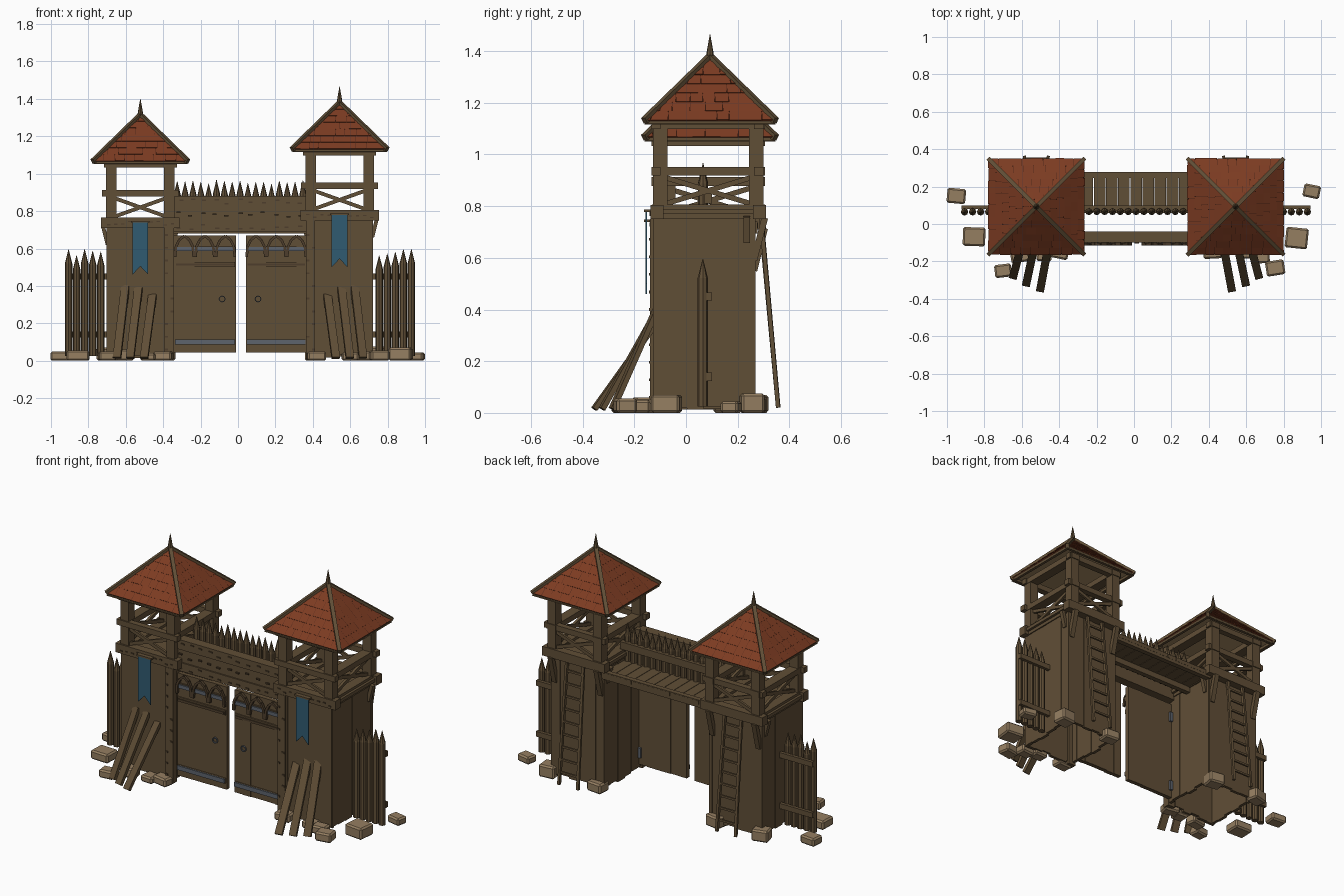
import bpy, bmesh, math, random
from mathutils import Matrix, Vector

random.seed(4)
if "Cube" in bpy.data.objects:
    bpy.data.objects.remove(bpy.data.objects["Cube"])


def material(name, r, g, b):
    m = bpy.data.materials.new(name)
    m.use_nodes = True
    m.diffuse_color = (r, g, b, 1)
    m.node_tree.nodes["Principled BSDF"].inputs["Base Color"].default_value = (r, g, b, 1)
    return m


WOOD = material("wood", 0.118, 0.077, 0.037)
DARK = material("dark wood", 0.075, 0.048, 0.025)
TILE = material("roof red", 0.205, 0.045, 0.016)
GAP = material("roof gap", 0.08, 0.02, 0.009)
STONE = material("stone", 0.30, 0.21, 0.12)
CLOTH = material("banner blue", 0.03, 0.105, 0.165)
IRON = material("iron", 0.11, 0.125, 0.15)


def finish(bm, name, mat):
    mesh = bpy.data.meshes.new(name)
    bm.to_mesh(mesh)
    bm.free()
    mesh.materials.append(mat)
    ob = bpy.data.objects.new(name, mesh)
    bpy.context.collection.objects.link(ob)
    return ob


def box(bm, c, size, rot=None):
    m = Matrix.Translation(c) @ (rot or Matrix()) @ Matrix.Diagonal((*size, 1))
    bmesh.ops.create_cube(bm, size=1, matrix=m)


def span(bm, x0, x1, y0, y1, z0, z1):
    box(bm, ((x0 + x1) / 2, (y0 + y1) / 2, (z0 + z1) / 2), (abs(x1 - x0), y1 - y0, z1 - z0))


def beam(bm, a, b, w, h):
    a, b = Vector(a), Vector(b)
    d = b - a
    box(bm, (a + b) / 2, (w, h, d.length), d.to_track_quat('Z', 'Y').to_matrix().to_4x4())


def stake(bm, x, y, z0, z1, r):
    tip = 0.075
    for low, high, top in ((z0, z1 - tip, r), (z1 - tip, z1, 0.001)):
        bmesh.ops.create_cone(bm, cap_ends=True, segments=8, radius1=r, radius2=top,
                              depth=high - low, matrix=Matrix.Translation((x, y, (low + high) / 2)))


def roof(name, cx, cy, z0, half, h):
    # Open pyramid shell with a wooden lining
    for label, drop, mat in (("roof_base", 0, GAP), ("roof_lining", 0.014, WOOD)):
        bm = bmesh.new()
        bmesh.ops.create_cone(bm, segments=4, radius1=half * math.sqrt(2), radius2=0, depth=h,
                              matrix=Matrix.Translation((cx, cy, z0 + h / 2 - drop)) @ Matrix.Rotation(math.pi / 4, 4, 'Z'))
        finish(bm, name + label, mat)
    # Shingle courses, clipped at the hips
    bm = bmesh.new()
    normal = Vector((0, -h, half)).normalized()
    rows = 7
    for k in range(4):
        turn = Matrix.Translation((cx, cy, z0)) @ Matrix.Rotation(k * math.pi / 2, 4, 'Z')

        def point(u, v, off):
            lim = half * (1 - v)
            p = Vector((max(-lim, min(lim, u)), -lim, h * v)) + normal * off
            return bm.verts.new(turn @ p)
        for r in range(rows):
            v0, v1 = r / rows, (r + 1) / rows
            u = -half - random.random() * 0.04
            while u < half:
                w = random.uniform(0.045, 0.07)
                a, b = u + 0.0008, u + w - 0.0008
                u += w
                if max(abs(a), abs(b)) > half * (1 - v0) + w:
                    continue
                lift = random.uniform(0.004, 0.007)
                p, q = point(a, v0, lift), point(b, v0, lift)
                bm.faces.new((p, q, point(b, v1, 0.003), point(a, v1, 0.003)))
                bm.faces.new((point(a, v0, 0), point(b, v0, 0), q, p))
    bmesh.ops.dissolve_degenerate(bm, dist=1e-5, edges=bm.edges)
    finish(bm, name + "roof_shingles", TILE)
    # Hip beams, eave boards and finial
    bm = bmesh.new()
    for sx in (-1, 1):
        for sy in (-1, 1):
            beam(bm, (cx + sx * half, cy + sy * half, z0), (cx, cy, z0 + h), 0.022, 0.026)
        e = half - 0.012
        beam(bm, (cx - e, cy + sx * e, z0 - 0.004), (cx + e, cy + sx * e, z0 - 0.004), 0.016, 0.016)
        beam(bm, (cx + sx * e, cy - e, z0 - 0.004), (cx + sx * e, cy + e, z0 - 0.004), 0.016, 0.016)
    for low, high, r1, r2 in ((-0.03, 0.02, 0.02, 0.013), (0.02, 0.088, 0.013, 0.001)):
        bmesh.ops.create_cone(bm, cap_ends=True, segments=8, radius1=r1, radius2=r2, depth=high - low,
                              matrix=Matrix.Translation((cx, cy, z0 + h + (low + high) / 2)))
    finish(bm, name + "roof_frame", WOOD)


def tower(name, cx, s, floor, eave):
    """s is +1 when the outer side faces +x."""
    X, y0, y1, yb = 0.18, -0.127, 0.268, 0.30
    # Hollow plank walls
    bm = bmesh.new()
    for i in range(6):
        for wall in range(4):
            t = random.uniform(0, 0.005)
            z = random.uniform(0.012, 0.03)
            if wall < 2:
                w = 2 * X / 6
                a = cx - X + i * w
                y = y0 + t if wall == 0 else y1 - 0.018 - t
                span(bm, a, a + w, y, y + 0.018, z, floor - 0.03)
            else:
                w = (y1 - y0) / 6
                a = y0 + i * w
                x = cx - X + t if wall == 2 else cx + X - 0.018 - t
                span(bm, x, x + 0.018, a, a + w, z, floor - 0.03)
    inner = cx - s * (X - 0.025)
    span(bm, inner - 0.025, inner + 0.025, y0 - 0.012, y0 + 0.03, 0.01, floor - 0.04)
    finish(bm, name + "body_planks", WOOD)
    # Lookout deck, posts, rails and cross braces
    bm = bmesh.new()
    span(bm, cx - 0.2, cx + 0.2, y0 - 0.005, yb + 0.01, floor - 0.02, floor)
    for y in (y0 + 0.015, yb - 0.015):
        span(bm, cx - 0.21, cx + 0.21, y - 0.025, y + 0.025, floor - 0.04, floor + 0.015)
        for z in (floor + 0.145, eave - 0.015):
            r = 0.205 if z < eave - 0.1 else 0.195
            span(bm, cx - r, cx + r, y - 0.022, y + 0.014, z - 0.017, z + 0.017)
        for d in (-1, 1):
            beam(bm, (cx - 0.14, y, floor + 0.07 - d * 0.05), (cx + 0.14, y, floor + 0.07 + d * 0.05), 0.014, 0.02)
    for sx in (-1, 1):
        x = cx + sx * 0.155
        for y in (y0 + 0.028, yb - 0.028):
            span(bm, x - 0.028, x + 0.028, y - 0.028, y + 0.028, floor - 0.03, eave)
        for z, h in ((floor - 0.012, 0.055), (floor + 0.145, 0.034), (eave - 0.015, 0.034)):
            span(bm, x - 0.03, x + 0.03, y0 - 0.005, yb + 0.005, z - h / 2, z + h / 2)
        for d in (-1, 1):
            beam(bm, (x, y0 + 0.05, floor + 0.07 - d * 0.05), (x, yb - 0.05, floor + 0.07 + d * 0.05), 0.016, 0.02)
        # Brackets below the deck
        beam(bm, (x, y1 - 0.005, floor - 0.2), (x, yb + 0.005, floor - 0.035), 0.03, 0.025)
        beam(bm, (cx + sx * 0.175, 0.235, floor - 0.13), (cx + sx * 0.2, 0.235, floor - 0.03), 0.025, 0.02)
    finish(bm, name + "lookout_frame", WOOD)
    roof(name, cx, 0.093, eave, 0.254, 0.247)
    # Banner with swallowtail
    bm = bmesh.new()
    low, top, yf = floor - 0.29, floor - 0.012, y0 - 0.03
    outline = ((-0.042, top), (-0.042, low), (0, low + 0.045), (0.042, low), (0.042, top))
    bm.faces.new([bm.verts.new((cx + a, yf, z)) for a, z in outline])
    ob = finish(bm, name + "banner", CLOTH)
    ob.modifiers.new("thickness", 'SOLIDIFY').thickness = 0.006
    # Banner hanging rod
    bm = bmesh.new()
    span(bm, cx - 0.05, cx + 0.05, y0 - 0.035, y0 - 0.005, top, top + 0.01)
    finish(bm, name + "banner_rod", WOOD)
    # Leaning planks
    bm = bmesh.new()
    for off, y, z in ((-0.02, -0.355, 0.35), (0.055, -0.325, 0.39), (0.125, -0.285, 0.4)):
        x = cx + s * off
        beam(bm, (x, y, 0.015), (x - s * 0.045, -0.115, z), 0.043, 0.02)
    finish(bm, name + "leaning_planks", WOOD)
    # Ladder
    bm = bmesh.new()
    foot, head = Vector((cx, 0.357, 0.02)), Vector((cx, 0.29, floor - 0.02))
    for sx in (-1, 1):
        o = Vector((sx * 0.055, 0, 0))
        beam(bm, foot + o * 1.15, head + o, 0.016, 0.016)
    for i in range(1, 10):
        p = foot.lerp(head, i / 10)
        beam(bm, p - Vector((0.066, 0, 0)), p + Vector((0.066, 0, 0)), 0.011, 0.012)
    finish(bm, name + "ladder", WOOD)
    # Side palisade
    bm = bmesh.new()
    for i in range(5):
        stake(bm, cx + s * (0.212 + i * 0.043), 0.065, 0.025, 0.58 + random.uniform(-0.02, 0.02), 0.02)
    for z in (0.14, 0.45):
        span(bm, cx + s * 0.17, cx + s * 0.4, 0.08, 0.1, z - 0.016, z + 0.016)
    finish(bm, name + "palisade", WOOD)
    # Dark notches along the corner post and deck beam
    bm = bmesh.new()
    for i in range(10):
        box(bm, (inner + random.choice((-0.015, 0.015)), y0 - 0.013, 0.06 + i * 0.068), (0.016, 0.006, 0.01))
        box(bm, (cx - 0.17 + i * 0.038, y0 - 0.011, floor - random.uniform(0.005, 0.025)), (0.018, 0.006, 0.007))
    finish(bm, name + "notches", DARK)


tower("right_", -0.522, -1, 0.75, 1.065)
tower("left_", 0.543, 1, 0.79, 1.13)

# Gate doors with battens, pointed arches and iron straps
for name, x0, x1, ring in (("right_door", -0.342, -0.012, -0.085), ("left_door", 0.042, 0.367, 0.107)):
    planks, trim, iron = bmesh.new(), bmesh.new(), bmesh.new()
    w = (x1 - x0) / 6
    for i in range(6):
        a = x0 + i * w
        t = random.uniform(0, 0.006)
        span(planks, a, a + w, -0.095 + t, -0.07 + t, 0.045, 0.67)
    for z in (0.1, 0.515, 0.6):
        span(planks, x0 + 0.004, x1 - 0.004, -0.1, -0.08, z - 0.014, z + 0.014)
    span(trim, x0 + 0.01, x1 - 0.01, -0.106, -0.1, 0.508, 0.52)
    for i in range(3):
        c = x0 + (i + 0.5) * (x1 - x0) / 3
        for sx in (-1, 1):
            path = [(c + sx * a, -0.108, z) for a, z in ((0.05, 0.555), (0.045, 0.61), (0.028, 0.645), (0, 0.668))]
            for p, q in zip(path, path[1:]):
                beam(trim, p, q, 0.016, 0.014)
    for z, h in ((0.1, 0.026), (0.598, 0.022)):
        span(iron, x0 + 0.006, x1 - 0.006, -0.108, -0.1, z - h / 2, z + h / 2)
    for i in range(8):
        a, b = i * math.pi / 4, (i + 1) * math.pi / 4
        beam(iron, (ring + 0.016 * math.cos(a), -0.1, 0.33 + 0.016 * math.sin(a)),
             (ring + 0.016 * math.cos(b), -0.1, 0.33 + 0.016 * math.sin(b)), 0.008, 0.005)
    hinge = x0 + 0.01 if x0 < -0.1 else x1 - 0.01
    for z in (0.12, 0.58):
        span(iron, hinge - 0.01, hinge + 0.01, -0.068, -0.055, z - 0.03, z + 0.03)
    finish(planks, name + "_planks", WOOD)
    finish(trim, name + "_arches", DARK)
    finish(iron, name + "_iron", IRON)

# Gate lintel and walkway
bm = bmesh.new()
span(bm, -0.35, 0.375, -0.1, -0.045, 0.69, 0.742)
span(bm, -0.35, 0.375, -0.092, -0.05, 0.742, 0.82)
span(bm, -0.35, 0.375, -0.1, -0.04, 0.82, 0.88)
for i in range(11):
    a = -0.345 + i * 0.065
    span(bm, a, a + 0.062, 0.06, 0.278, 0.715, 0.735)
for y, z in ((0.08, 0.7), (0.262, 0.715), (0.085, 0.83)):
    span(bm, -0.35, 0.375, y - 0.015, y + 0.015, z - 0.02, z + 0.025)
finish(bm, "gate_walkway", WOOD)

# Parapet stakes
bm = bmesh.new()
for i in range(17):
    stake(bm, -0.325 + i * 0.042, 0.066, 0.69, 0.955 + random.uniform(-0.012, 0.012), 0.019)
finish(bm, "parapet_stakes", WOOD)

# Dark notches on the lintel
bm = bmesh.new()
for z in (0.715, 0.78, 0.85):
    for i in range(11):
        box(bm, (-0.31 + i * 0.064 + random.uniform(-0.01, 0.01), -0.1, z + random.uniform(-0.015, 0.015)), (0.022, 0.009, 0.008))
finish(bm, "lintel_notches", DARK)

# Scattered foundation stones
bm = bmesh.new()
for x, y, w, d, h in ((-0.95, 0.15, 0.1, 0.08, 0.05), (-0.855, -0.068, 0.12, 0.1, 0.055), (-0.7, -0.25, 0.09, 0.07, 0.05),
                      (-0.61, -0.17, 0.1, 0.07, 0.06), (-0.4, -0.15, 0.1, 0.07, 0.05), (-0.48, -0.16, 0.08, 0.08, 0.04),
                      (-0.7, 0.27, 0.1, 0.08, 0.07), (-0.39, 0.26, 0.1, 0.09, 0.07), (0.95, 0.175, 0.09, 0.07, 0.045),
                      (0.87, -0.075, 0.12, 0.11, 0.07), (0.755, -0.235, 0.1, 0.08, 0.055), (0.68, -0.175, 0.09, 0.07, 0.05),
                      (0.42, -0.15, 0.1, 0.07, 0.05), (0.6, -0.15, 0.09, 0.07, 0.045), (0.74, 0.255, 0.1, 0.09, 0.075),
                      (0.41, 0.265, 0.1, 0.08, 0.06)):
    box(bm, (x, y, h / 2), (w, d, h), Matrix.Rotation(random.uniform(-0.25, 0.25), 4, 'Z'))
ob = finish(bm, "foundation_stones", STONE)
bev = ob.modifiers.new("worn_edges", 'BEVEL')
bev.width = 0.009
bev.segments = 1
